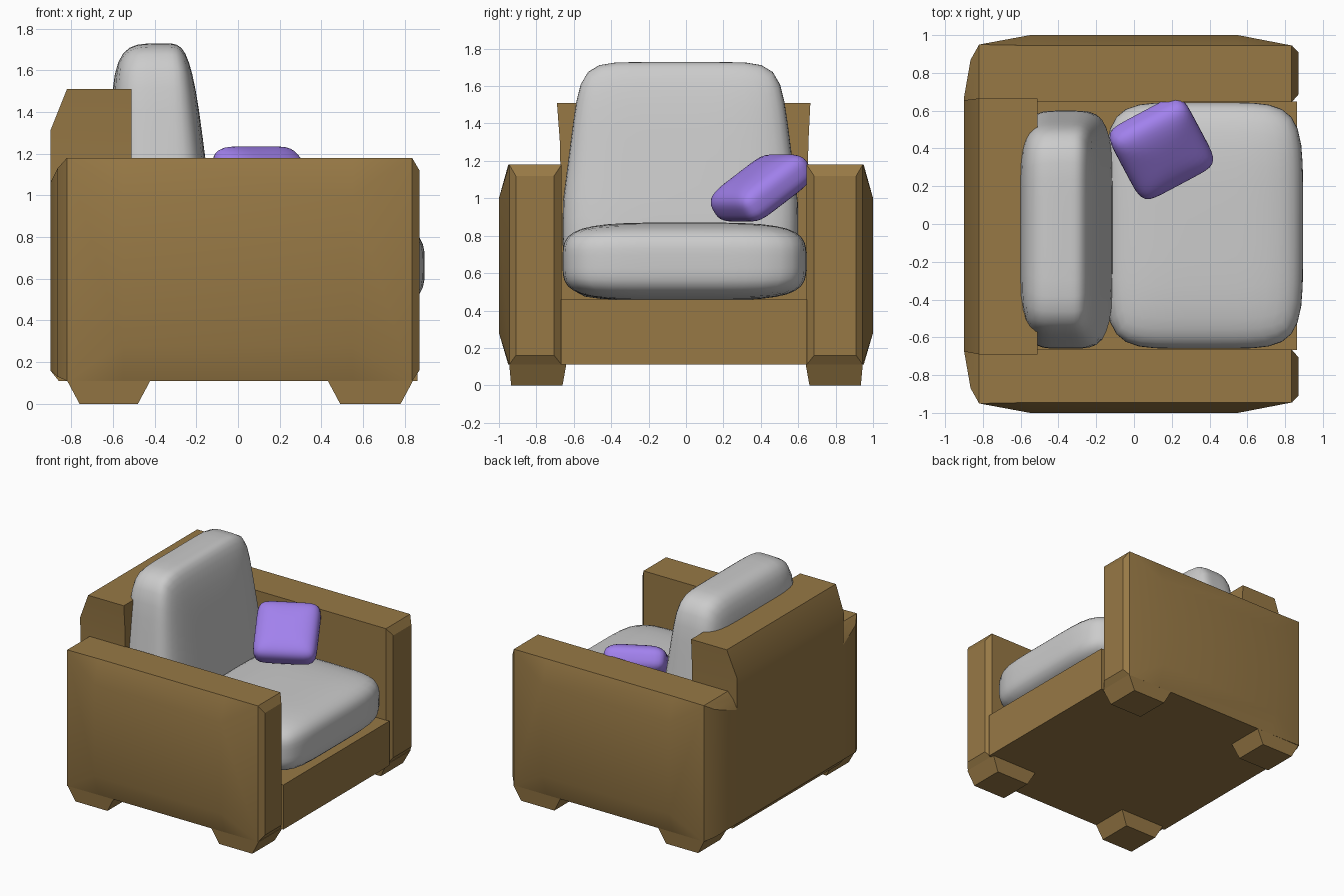
import bpy, bmesh
from math import radians

if "Cube" in bpy.data.objects:
    bpy.data.objects.remove(bpy.data.objects["Cube"])


def material(name, rgb):
    m = bpy.data.materials.new(name)
    m.diffuse_color = (*rgb, 1)
    m.use_nodes = True
    m.node_tree.nodes["Principled BSDF"].inputs["Base Color"].default_value = m.diffuse_color
    return m


BROWN = material("brown_fabric", (0.31, 0.19, 0.06))
PURPLE = material("purple_fabric", (0.36, 0.22, 0.85))


def finish(bm, name, mat=None, angle=25):
    bmesh.ops.remove_doubles(bm, verts=bm.verts[:], dist=0.0005)
    bmesh.ops.recalc_face_normals(bm, faces=bm.faces[:])
    me = bpy.data.meshes.new(name)
    bm.to_mesh(me)
    bm.free()
    ob = bpy.data.objects.new(name, me)
    bpy.context.collection.objects.link(ob)
    if mat:
        me.materials.append(mat)
    bpy.ops.object.select_all(action='DESELECT')
    ob.select_set(True)
    bpy.context.view_layer.objects.active = ob
    bpy.ops.object.shade_smooth_by_angle(angle=radians(angle))
    return ob


def loft(name, rings, mat=BROWN, angle=25):
    """Join equal-length point rings and cap both ends."""
    bm = bmesh.new()
    vs = [[bm.verts.new(p) for p in r] for r in rings]
    n = len(vs[0])
    for a, b in zip(vs, vs[1:]):
        for i in range(n):
            j = (i + 1) % n
            bm.faces.new((a[i], a[j], b[j], b[i]))
    bm.faces.new(vs[0])
    bm.faces.new(vs[-1][::-1])
    return finish(bm, name, mat, angle)


def rect(x0, x1, y0, y1, z):
    return [(x0, y0, z), (x1, y0, z), (x1, y1, z), (x0, y1, z)]


def cushion(name, half, n_plan, n_thick, shape=None, mat=None):
    """Rounded-box cushion: plan in local x/y, thickness in local z."""
    bm = bmesh.new()
    bmesh.ops.create_cube(bm, size=2)
    bmesh.ops.subdivide_edges(bm, edges=bm.edges[:], cuts=11, use_grid_fill=True)
    for v in bm.verts:
        x, y, z = v.co
        plan = (abs(x) ** n_plan + abs(y) ** n_plan) ** (1 / n_plan)
        r = (plan ** n_thick + abs(z) ** n_thick) ** (1 / n_thick)
        p = [c / r for c in v.co]
        if shape:
            p = shape(*p)
        v.co = [c * h for c, h in zip(p, half)]
    return finish(bm, name, mat, 60)


# Arms: bevelled front, bulging outer panel, rounded rear corner
# ring = x, inner inset, outer y, bulge y, top z, bulge top z, bulge bottom z, bottom z
ARM = [
    (-0.90, 0.00, 0.67, 0.67, 1.06, 1.06, 0.16, 0.16),
    (-0.865, 0.00, 0.87, 0.87, 1.13, 1.13, 0.13, 0.13),
    (-0.82, 0.00, 0.95, 0.95, 1.18, 1.18, 0.11, 0.11),
    (-0.55, 0.00, 0.945, 1.00, 1.18, 1.00, 0.28, 0.11),
    (0.55, 0.00, 0.945, 1.00, 1.18, 1.00, 0.28, 0.11),
    (0.835, 0.00, 0.945, 0.945, 1.18, 1.18, 0.11, 0.11),
    (0.87, 0.04, 0.91, 0.91, 1.12, 1.12, 0.16, 0.16),
]
for side, s, inner in (("left", 1, 0.645), ("right", -1, 0.665)):
    loft(side + "_arm", [
        [(x, s * y, z) for y, z in ((inner + d, zt), (yo, zt), (yb, zbt),
                                    (yb, zbb), (yo, zb), (inner + d, zb))]
        for x, d, yo, yb, zt, zbt, zbb, zb in ARM])

# Backrest panel, flaring slightly at the top
loft("backrest", [
    rect(-0.86, -0.51, -0.67, 0.65, 0.11),
    rect(-0.90, -0.51, -0.67, 0.65, 0.16),
    rect(-0.90, -0.51, -0.67, 0.65, 1.10),
    rect(-0.90, -0.51, -0.675, 0.655, 1.31),
    rect(-0.82, -0.51, -0.69, 0.665, 1.51)])

# Seat base
loft("seat_base", [rect(-0.86, 0.862, -0.668, 0.648, z) for z in (0.11, 0.46)])

# Tapered feet
for end, (a0, a1, b0, b1) in (("rear", (-0.82, -0.42, -0.76, -0.48)),
                              ("front", (0.43, 0.84, 0.49, 0.78))):
    for side, s in (("left", 1), ("right", -1)):
        loft(f"{end}_{side}_foot", [
            rect(b0, b1, s * 0.66, s * 0.935, 0),
            rect(a0, a1, s * 0.64, s * 0.945, 0.112)])

# Seat cushion
seat = cushion("seat_cushion", (0.525, 0.652, 0.208), 5.5, 4)
seat.location = (0.37, -0.008, 0.662)


# Back cushion: height in local x, width in y, thickness in z; front slopes, sides taper
def back_shape(h, w, t):
    w *= 1 - 0.13 * max(0, h + 0.2)
    if t > 0:
        t *= 1 - 0.32 * max(0, h + 0.45)
    return h, w, t


back = cushion("back_cushion", (0.635, 0.63, 0.25), 8, 4.5, back_shape)
for v in back.data.vertices:
    h, w, t = v.co
    v.co = (t, -w, h)
back.data.flip_normals() if back.data.polygons[0].normal.dot(back.data.polygons[0].center) < 0 else None
back.location = (-0.36, -0.03, 1.093)

# Throw pillow leaning into the corner
pillow = cushion("throw_pillow", (0.228, 0.235, 0.112), 7, 3, mat=PURPLE)
pillow.rotation_euler = (radians(34), 0, radians(28))
pillow.location = (0.145, 0.402, 1.055)
